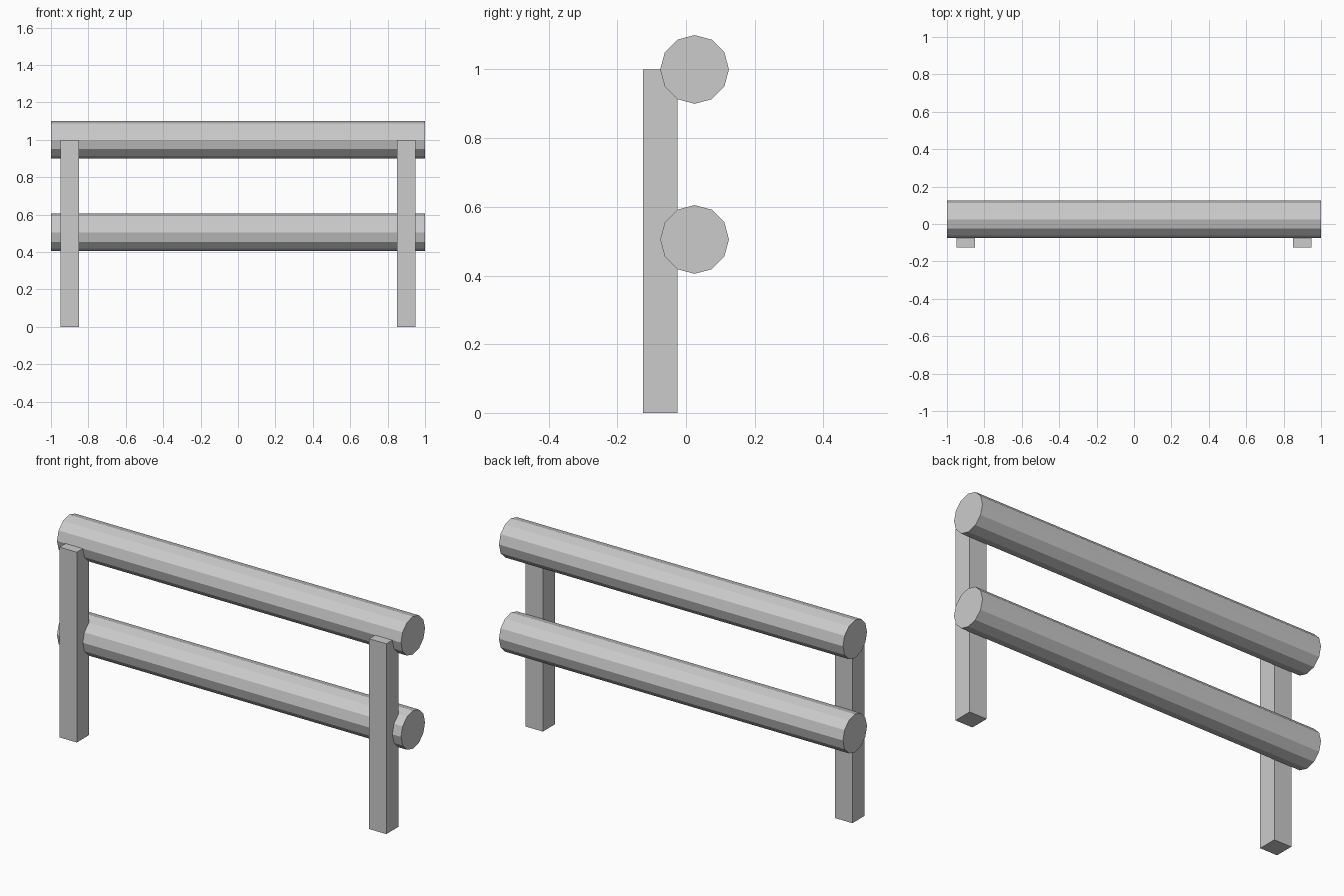
import bpy
from math import radians

if "Cube" in bpy.data.objects:
    bpy.data.objects.remove(bpy.data.objects["Cube"])

RAIL_Y, POST_Y = 0.025, -0.075


def add_rail(name, z):
    bpy.ops.mesh.primitive_cylinder_add(vertices=12, radius=0.1, depth=2.0,
                                        location=(0, RAIL_Y, z),
                                        rotation=(0, radians(90), 0))
    bpy.context.object.name = name


def add_post(name, x):
    bpy.ops.mesh.primitive_cube_add(size=1, location=(x, POST_Y, 0.5))
    post = bpy.context.object
    post.name = name
    post.scale = (0.1, 0.1, 1.0)
    bpy.ops.object.transform_apply(location=False, rotation=False, scale=True)


# Twelve-sided log rails
add_rail("upper_rail", 1.0)
add_rail("lower_rail", 0.505)

# Square posts in front of the rails
add_post("left_post", -0.9)
add_post("right_post", 0.9)
